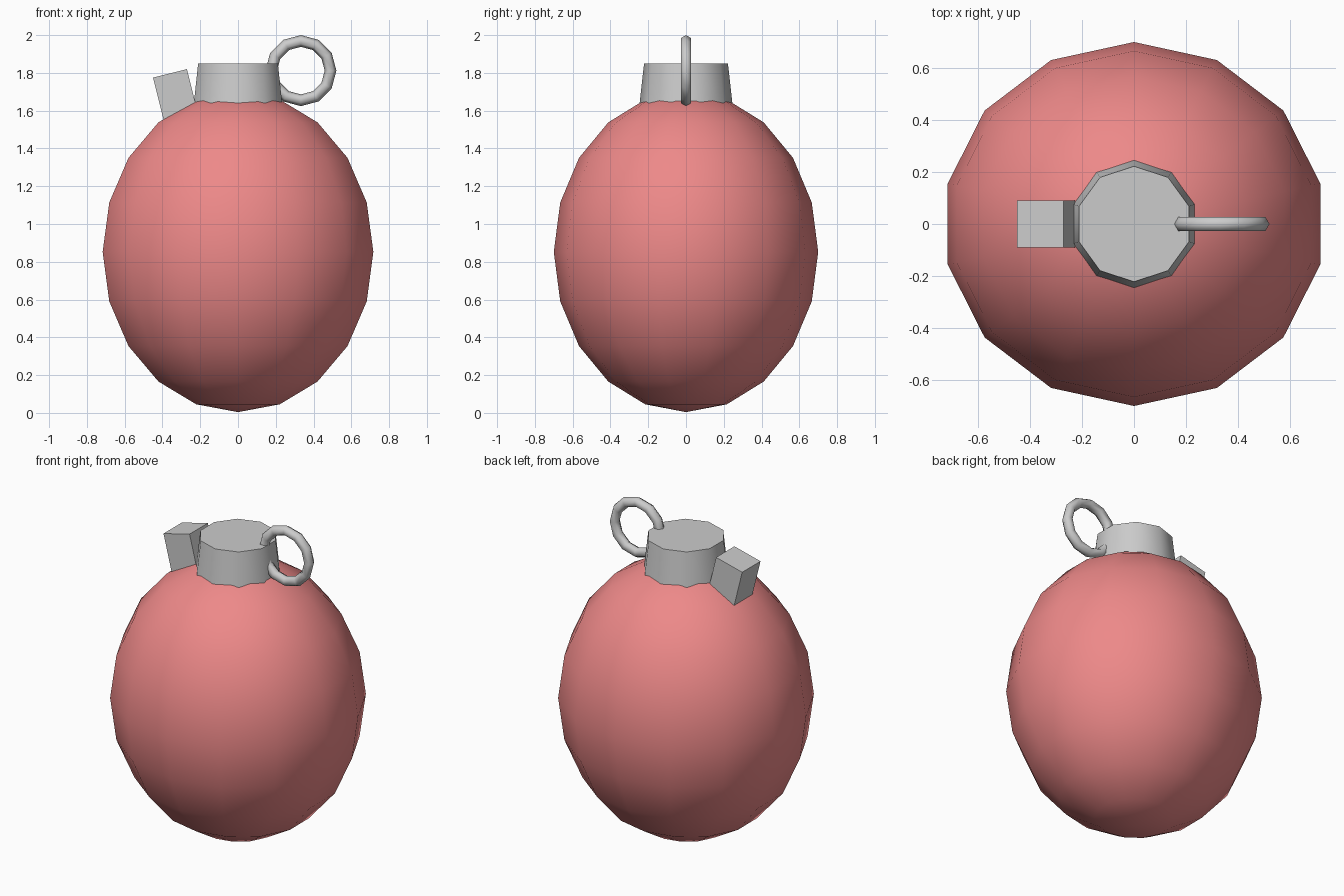
import bpy, bmesh
from math import sin, cos, pi, radians
from mathutils import Matrix

if "Cube" in bpy.data.objects:
    bpy.data.objects.remove(bpy.data.objects["Cube"])


def make(name, bm, smooth=None):
    """Turn a bmesh into an object, optionally smooth below an angle."""
    bmesh.ops.recalc_face_normals(bm, faces=bm.faces)
    mesh = bpy.data.meshes.new(name)
    bm.to_mesh(mesh)
    bm.free()
    ob = bpy.data.objects.new(name, mesh)
    bpy.context.collection.objects.link(ob)
    if smooth:
        bpy.ops.object.select_all(action='DESELECT')
        ob.select_set(True)
        bpy.context.view_layer.objects.active = ob
        bpy.ops.object.shade_smooth_by_angle(angle=radians(smooth))
    return ob


def lathe(profile, sides):
    """Revolve (radius, z) points around z, first column on +y; close the ends."""
    bm = bmesh.new()
    rings = []
    for r, z in profile:
        if r < 1e-4:
            rings.append([bm.verts.new((0, 0, z))] * sides)
        else:
            rings.append([bm.verts.new((r * sin(2 * pi * i / sides), r * cos(2 * pi * i / sides), z))
                          for i in range(sides)])
    for a, b in zip(rings, rings[1:]):
        for i in range(sides):
            j = (i + 1) % sides
            bm.faces.new(list(dict.fromkeys((a[i], a[j], b[j], b[i]))))
    for ring, (r, z) in ((rings[0], profile[0]), (rings[-1], profile[-1])):
        if r >= 1e-4:
            bm.faces.new(ring)
    return bm


# Egg-shaped body, slightly wider in x than in y
bm = lathe([(sin(pi * k / 10), -cos(pi * k / 10)) for k in range(11)], 14)
bmesh.ops.transform(bm, verts=bm.verts,
                    matrix=Matrix.Translation((0, 0, 0.852)) @ Matrix.Diagonal((0.735, 0.70, 0.848, 1)))
body = make("body", bm, 80)
red = bpy.data.materials.new("red")
red.diffuse_color = (0.85, 0.25, 0.25, 1)
red.use_nodes = True
red.node_tree.nodes["Principled BSDF"].inputs["Base Color"].default_value = red.diffuse_color
body.data.materials.append(red)

# Tapered neck cap
make("neck_cap", lathe([(0.25, 1.60), (0.222, 1.85)], 10), 60)

# Tilted lever block, its lower end sunk in the body
bm = bmesh.new()
bmesh.ops.create_cube(bm, size=1)
bmesh.ops.transform(bm, verts=bm.verts,
                    matrix=Matrix.Translation((-0.36, 0, 1.7975)) @ Matrix.Rotation(radians(-14), 4, 'Y')
                    @ Matrix.Translation((0, 0, -0.18)) @ Matrix.Diagonal((0.185, 0.18, 0.36, 1)))
make("lever_block", bm)

# Upright pull ring
bpy.ops.mesh.primitive_torus_add(major_segments=12, minor_segments=6, major_radius=0.157,
                                 minor_radius=0.031, location=(0.333, 0, 1.812),
                                 rotation=(pi / 2, 0, 0))
ring = bpy.context.object
ring.name = "pull_ring"
bpy.ops.object.shade_smooth()
